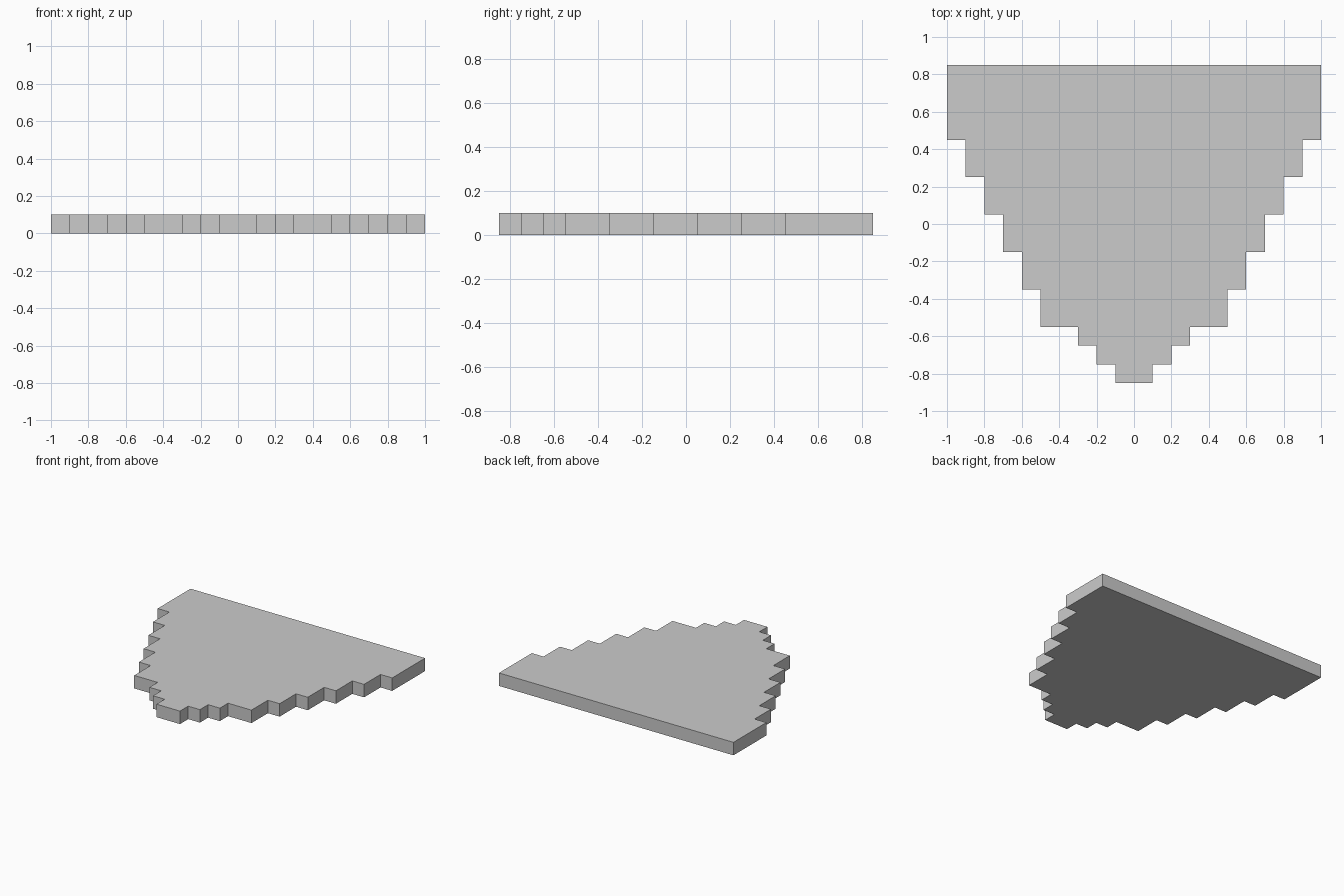
import bpy
import bmesh

if "Cube" in bpy.data.objects:
    bpy.data.objects.remove(bpy.data.objects["Cube"])

THICKNESS = 0.1

# Each step of the shield: half width and the y of its lower edge, back to front
steps = [(1.0, 0.45), (0.9, 0.25), (0.8, 0.05), (0.7, -0.15), (0.6, -0.35),
         (0.5, -0.55), (0.3, -0.65), (0.2, -0.75), (0.1, -0.85)]

# Right-hand stepped edge, then mirrored to close the outline
right = []
y_top = 0.85
for half, y_low in steps:
    right += [(half, y_top), (half, y_low)]
    y_top = y_low
outline = [(-x, y) for x, y in right] + right[::-1]

# Extrude the outline into a flat plate
bm = bmesh.new()
base = bm.faces.new([bm.verts.new((x, y, 0)) for x, y in outline])
top = bmesh.ops.extrude_face_region(bm, geom=[base], use_keep_orig=True)
top_verts = [g for g in top["geom"] if isinstance(g, bmesh.types.BMVert)]
bmesh.ops.translate(bm, vec=(0, 0, THICKNESS), verts=top_verts)
bmesh.ops.recalc_face_normals(bm, faces=bm.faces)

mesh = bpy.data.meshes.new("stepped_plate")
bm.to_mesh(mesh)
bm.free()
plate = bpy.data.objects.new("stepped_plate", mesh)
bpy.context.collection.objects.link(plate)
